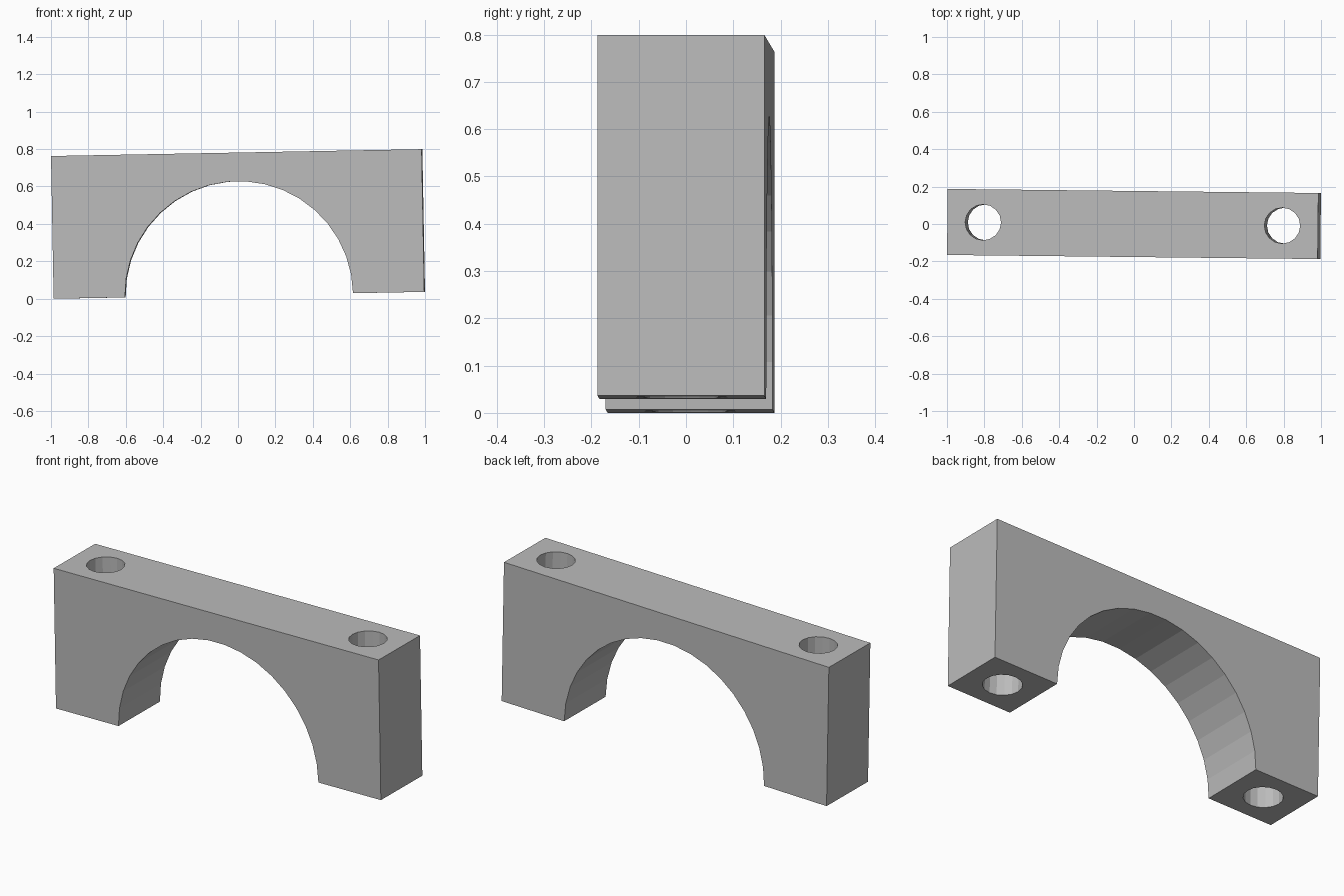
import bpy
import bmesh
import math
from mathutils import Matrix, Vector

cube = bpy.data.objects.get("Cube")
if cube:
    bpy.data.objects.remove(cube, do_unlink=True)

LENGTH, DEPTH, HEIGHT = 1.982, 0.353, 0.763
ARCH_RADIUS, ARCH_SIDES = 0.61, 19
HOLE_X, HOLE_RADIUS, HOLE_SIDES = 0.80, 0.096, 16

# Plain grey material
grey = bpy.data.materials.new("plain grey")
grey.use_nodes = True
grey.diffuse_color = (0.5, 0.5, 0.5, 1)
grey.node_tree.nodes["Principled BSDF"].inputs["Base Color"].default_value = (0.5, 0.5, 0.5, 1)


def make_object(name, bm):
    bmesh.ops.recalc_face_normals(bm, faces=bm.faces)
    mesh = bpy.data.meshes.new(name)
    bm.to_mesh(mesh)
    bm.free()
    mesh.materials.append(grey)
    obj = bpy.data.objects.new(name, mesh)
    bpy.context.collection.objects.link(obj)
    return obj


# Arched block: side profile pushed through its depth
half = LENGTH / 2
profile = [(half, 0), (half, HEIGHT), (-half, HEIGHT), (-half, 0)]
for i in range(ARCH_SIDES + 1):
    a = math.pi * (1 - i / ARCH_SIDES)
    profile.append((ARCH_RADIUS * math.cos(a), ARCH_RADIUS * math.sin(a)))
bm = bmesh.new()
face = bm.faces.new([bm.verts.new((x, -DEPTH / 2, z)) for x, z in profile])
pushed = bmesh.ops.extrude_face_region(bm, geom=[face])["geom"]
bmesh.ops.translate(bm, vec=(0, DEPTH, 0),
                    verts=[v for v in pushed if isinstance(v, bmesh.types.BMVert)])
block = make_object("arched_clamp_block", bm)

# Bolt holes drilled down through both legs
bm = bmesh.new()
for side in (-1, 1):
    bmesh.ops.create_cone(bm, cap_ends=True, segments=HOLE_SIDES,
                          radius1=HOLE_RADIUS, radius2=HOLE_RADIUS, depth=HEIGHT * 2,
                          matrix=Matrix.Translation((side * HOLE_X, 0, HEIGHT / 2)))
cutter = make_object("bolt_hole_cutter", bm)
cutter.hide_render = True
cutter.hide_set(True)
drill = block.modifiers.new("bolt holes", 'BOOLEAN')
drill.operation = 'DIFFERENCE'
drill.solver = 'EXACT'
drill.object = cutter

# Bake the holes, then remove the helper
bpy.context.view_layer.update()
evaluated = block.evaluated_get(bpy.context.evaluated_depsgraph_get())
drilled = bpy.data.meshes.new_from_object(evaluated)
block.modifiers.clear()
block.data = drilled
bpy.data.objects.remove(cutter, do_unlink=True)

# Slight tilt and turn, then rest on the ground and centre
drilled.transform(Matrix.Rotation(-0.011, 4, 'Z') @ Matrix.Rotation(-0.0185, 4, 'Y'))
low = Vector([min(v.co[k] for v in drilled.vertices) for k in range(3)])
high = Vector([max(v.co[k] for v in drilled.vertices) for k in range(3)])
middle = (low + high) / 2
drilled.transform(Matrix.Translation((-middle.x, -middle.y, -low.z)))
